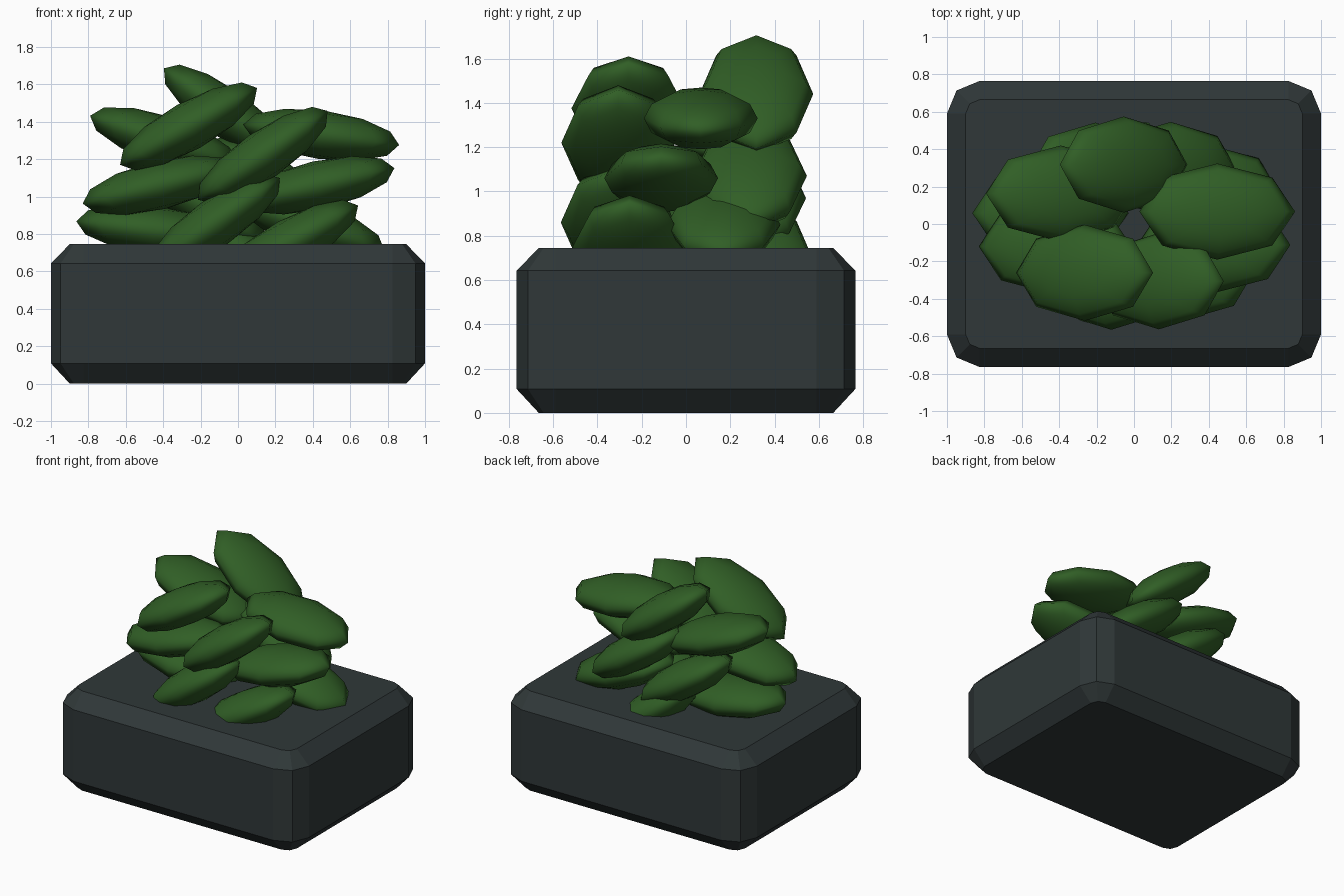
import bpy, bmesh, math

if "Cube" in bpy.data.objects:
    bpy.data.objects.remove(bpy.data.objects["Cube"])


def material(name, color):
    m = bpy.data.materials.new(name)
    m.diffuse_color = (*color, 1)
    m.use_nodes = True
    m.node_tree.nodes["Principled BSDF"].inputs["Base Color"].default_value = m.diffuse_color
    return m


GREEN = material("leaf green", (0.030, 0.113, 0.019))
SLATE = material("dark slate", (0.029, 0.039, 0.040))


def rounded_ring(bm, hx, hy, r, z):
    """Rectangle outline with two-step rounded corners."""
    ring = []
    for k, (sx, sy) in enumerate([(1, 1), (-1, 1), (-1, -1), (1, -1)]):
        for step in range(3):
            a = math.radians(90 * k + 45 * step)
            ring.append(bm.verts.new((sx * (hx - r) + r * math.cos(a),
                                      sy * (hy - r) + r * math.sin(a), z)))
    return ring


# Planter block: rounded corners, chamfered top and bottom
bm = bmesh.new()
rings = [rounded_ring(bm, 1 - d, 0.765 - d, 0.175 - d, z)
         for d, z in [(0.1, 0), (0, 0.108), (0, 0.642), (0.1, 0.745)]]
for lo, hi in zip(rings, rings[1:]):
    for i in range(len(lo)):
        j = (i + 1) % len(lo)
        bm.faces.new((lo[i], lo[j], hi[j], hi[i]))
bm.faces.new(rings[0][::-1])
bm.faces.new(rings[-1])
mesh = bpy.data.meshes.new("planter_block")
bm.to_mesh(mesh)
bm.free()
mesh.materials.append(SLATE)
bpy.context.collection.objects.link(bpy.data.objects.new("planter_block", mesh))

# Leaves: flattened spheres climbing in a golden-angle spiral, each tilted
heights = [0.69, 0.75, 0.82, 0.85, 0.86, 0.97, 1.06,
           1.06, 1.07, 1.22, 1.30, 1.33, 1.375, 1.44]
top = len(heights) - 1
for i, z in enumerate(heights):
    a = math.radians(97 + 137.5 * (top - i))
    bpy.ops.mesh.primitive_uv_sphere_add(
        segments=8, ring_count=6, radius=1,
        location=(0.455 * math.cos(a), 0.32 * math.sin(a), z),
        rotation=(0, math.radians(36) * math.sin(a), 0))
    leaf = bpy.context.object
    leaf.name = f"leaf_{i + 1}"
    leaf.scale = (0.42, 0.257, 0.13)
    leaf.data.materials.append(GREEN)
    bpy.ops.object.shade_smooth()
